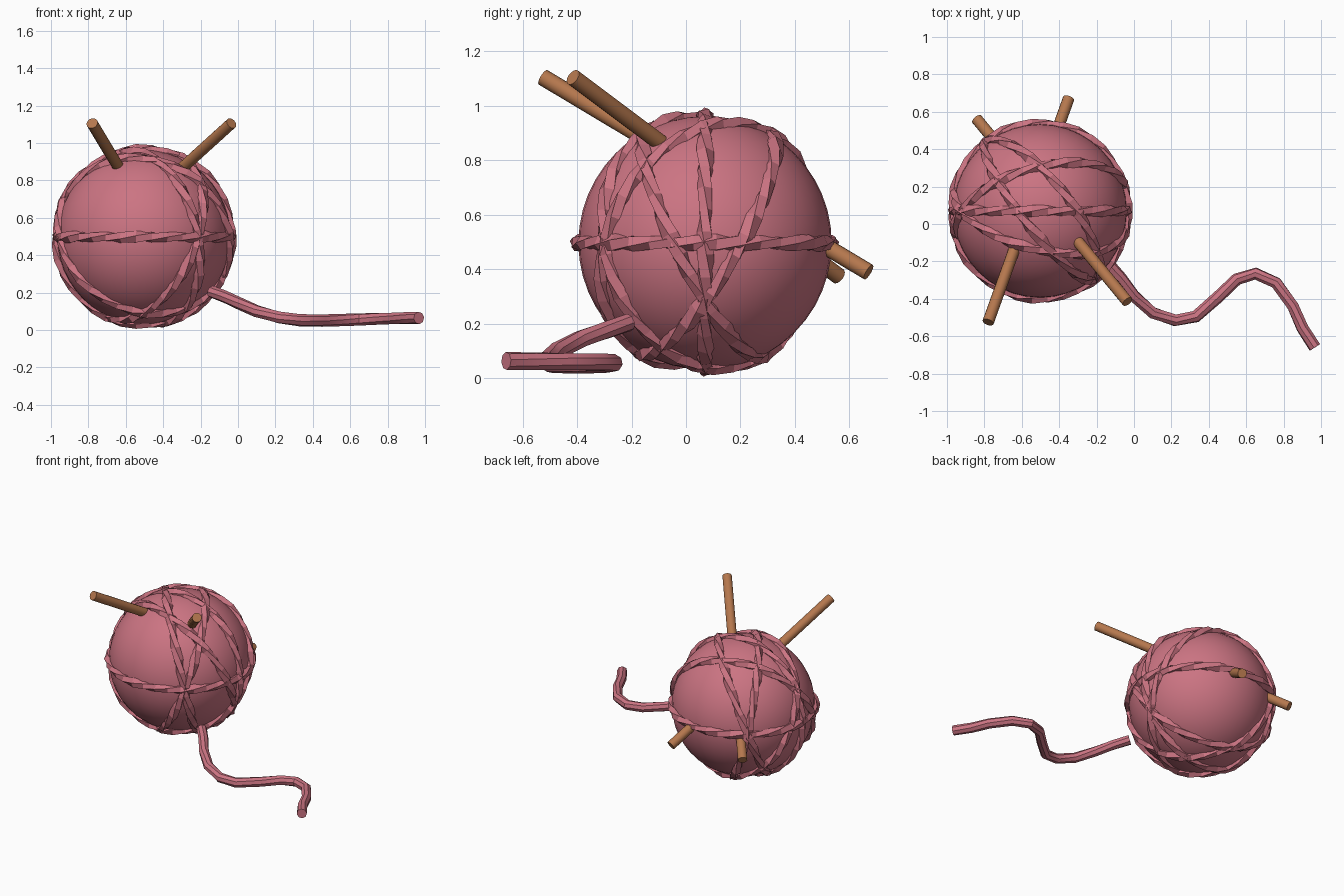
import bpy, bmesh, math
from mathutils import Vector

if "Cube" in bpy.data.objects:
    bpy.data.objects.remove(bpy.data.objects["Cube"], do_unlink=True)


def material(name, rgb):
    m = bpy.data.materials.new(name)
    m.use_nodes = True
    m.diffuse_color = (*rgb, 1)
    bsdf = m.node_tree.nodes["Principled BSDF"]
    bsdf.inputs["Base Color"].default_value = (*rgb, 1)
    bsdf.inputs["Roughness"].default_value = 0.8
    return m


PINK = material("yarn pink", (0.60, 0.175, 0.225))
WOOD = material("needle wood", (0.46, 0.185, 0.075))
CENTRE = Vector((-0.503, 0.07, 0.497))


def finish(bm, name, mat, angle):
    bmesh.ops.recalc_face_normals(bm, faces=bm.faces)
    mesh = bpy.data.meshes.new(name)
    bm.to_mesh(mesh)
    bm.free()
    mesh.materials.append(mat)
    ob = bpy.data.objects.new(name, mesh)
    bpy.context.collection.objects.link(ob)
    bpy.ops.object.select_all(action='DESELECT')
    ob.select_set(True)
    bpy.context.view_layer.objects.active = ob
    bpy.ops.object.shade_smooth_by_angle(angle=math.radians(angle))
    return ob


def skin(rings, name, mat, angle, closed=False):
    """Bridge a list of point rings into a tube."""
    bm = bmesh.new()
    loops = [[bm.verts.new(p) for p in ring] for ring in rings]
    n = len(loops[0])
    for i in range(len(loops) - (0 if closed else 1)):
        a, b = loops[i], loops[(i + 1) % len(loops)]
        for j in range(n):
            k = (j + 1) % n
            bm.faces.new((a[j], a[k], b[k], b[j]))
    if not closed:
        bm.faces.new(loops[0])
        bm.faces.new(loops[-1])
    return finish(bm, name, mat, angle)


def circle(centre, u, v, r, sides, turn=0.0):
    return [centre + r * (math.cos(a) * u + math.sin(a) * v)
            for a in (turn + 2 * math.pi * j / sides for j in range(sides))]


# Ball core
bm = bmesh.new()
bmesh.ops.create_uvsphere(bm, u_segments=40, v_segments=24, radius=0.465)
bmesh.ops.translate(bm, verts=bm.verts, vec=CENTRE)
finish(bm, "yarn_ball", PINK, 40)


# Twisted strands wound round the ball, each given by the normal of its plane
def strand(name, normal, phase):
    n = Vector(normal).normalized()
    u = n.orthogonal().normalized()
    v = n.cross(u)
    rings, steps = [], 36
    for i in range(steps):
        a = 2 * math.pi * i / steps
        out = math.cos(a) * u + math.sin(a) * v
        r = 0.030 + 0.004 * math.sin(7 * a + phase)
        rings.append(circle(CENTRE + 0.465 * out, out, n, r, 5, 3 * a + phase))
    skin(rings, name, PINK, 25, closed=True)


WINDINGS = {
    "strand_equator": (0, 0, 1),
    "strand_upright": (0, 1, 0),
    "strand_tilted_back": (0.25, -0.83, 0.49),
    "strand_tilted_front": (-0.05, -0.198, -0.099),
    "strand_diagonal_left": (-0.163, -0.129, 0.076),
    "strand_diagonal_right": (-0.175, -0.138, -0.046),
}
for i, (name, normal) in enumerate(WINDINGS.items()):
    strand(name, normal, i * 1.3)


# Knitting needles pushed through the ball
def needle(name, a, b):
    a, b = Vector(a), Vector(b)
    d = (b - a).normalized()
    u = d.orthogonal().normalized()
    v = d.cross(u)
    skin([circle(p, u, v, 0.031, 14) for p in (a, b)], name, WOOD, 40)


needle("needle_right", (-0.78, -0.525, 1.105), (-0.35, 0.67, 0.39))
needle("needle_left", (-0.035, -0.415, 1.105), (-0.84, 0.56, 0.375))

# Loose yarn tail trailing on the ground
TAIL = [(-0.14, -0.21, 0.205), (-0.07, -0.29, 0.178), (0.0, -0.385, 0.145),
        (0.1, -0.475, 0.1), (0.22, -0.515, 0.067), (0.33, -0.495, 0.052),
        (0.45, -0.39, 0.05), (0.55, -0.295, 0.053), (0.65, -0.265, 0.056),
        (0.76, -0.315, 0.06), (0.85, -0.44, 0.062), (0.9, -0.555, 0.063),
        (0.967, -0.66, 0.064)]
path = [Vector(p) for p in TAIL]
rings = []
for i, p in enumerate(path):
    d = (path[min(i + 1, len(path) - 1)] - path[max(i - 1, 0)]).normalized()
    side = d.cross(Vector((0, 0, 1))).normalized()
    rings.append(circle(p, side, side.cross(d), 0.033, 8, 0.12 * i))
skin(rings, "yarn_tail", PINK, 35)
